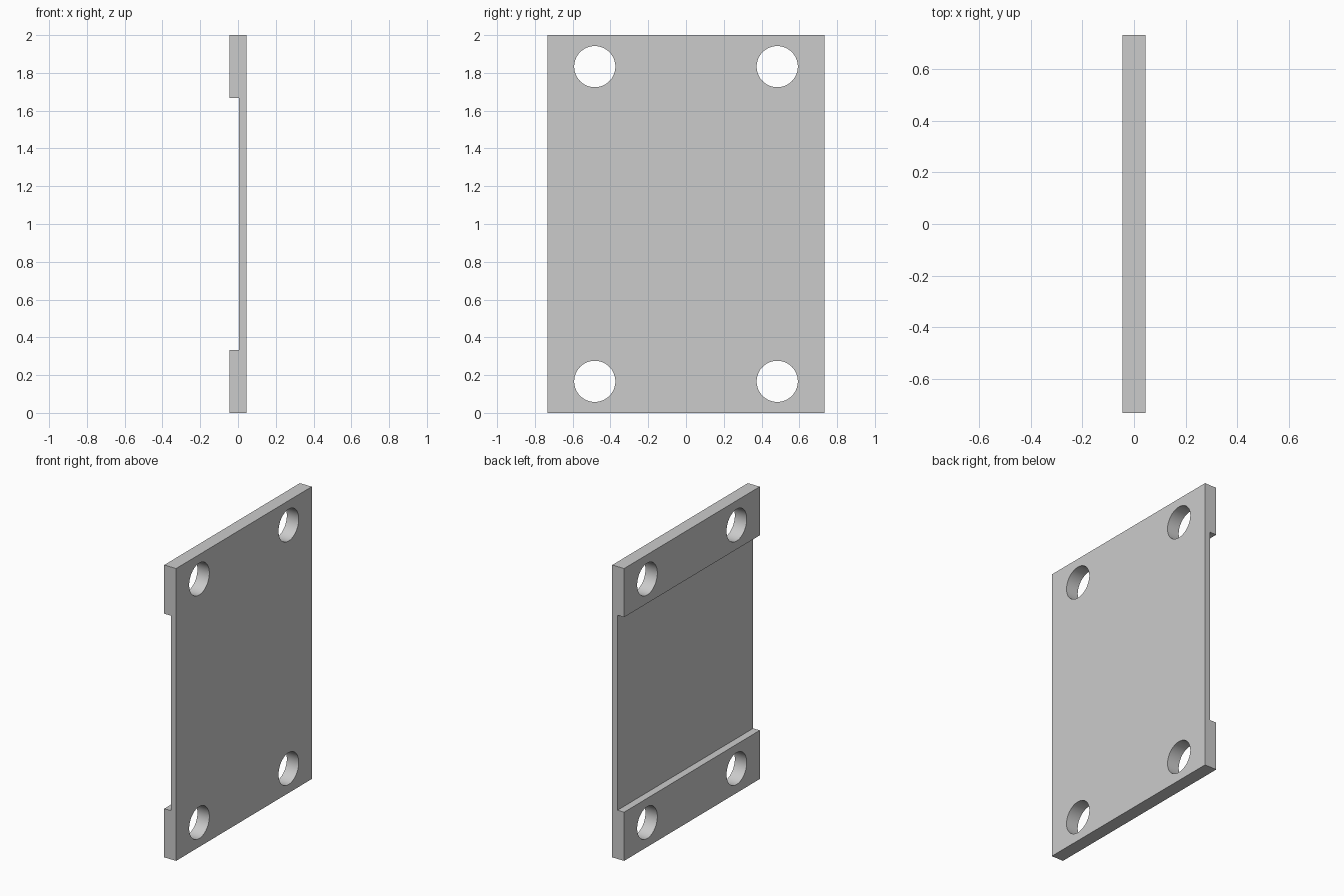
import bpy
import bmesh
import math

cube = bpy.data.objects.get("Cube")
if cube:
    bpy.data.objects.remove(cube, do_unlink=True)

HALF_X, HALF_Y, HEIGHT = 0.045, 0.733, 2.0
RECESS_X, PAD = 0.005, 0.333
HOLE_Y, HOLE_Z, HOLE_R = 0.483, 0.167, 0.109

# Light grey material
grey = bpy.data.materials.new("light grey")
grey.use_nodes = True
colour = (0.6, 0.6, 0.6, 1)
grey.diffuse_color = colour
grey.node_tree.nodes["Principled BSDF"].inputs["Base Color"].default_value = colour


def add_object(name, bm):
    bmesh.ops.recalc_face_normals(bm, faces=bm.faces)
    mesh = bpy.data.meshes.new(name)
    bm.to_mesh(mesh)
    bm.free()
    mesh.materials.append(grey)
    obj = bpy.data.objects.new(name, mesh)
    bpy.context.collection.objects.link(obj)
    return obj


# Plate: side profile with raised end pads, extruded along y
profile = [(HALF_X, 0), (HALF_X, HEIGHT), (-HALF_X, HEIGHT),
           (-HALF_X, HEIGHT - PAD), (RECESS_X, HEIGHT - PAD),
           (RECESS_X, PAD), (-HALF_X, PAD), (-HALF_X, 0)]
bm = bmesh.new()
face = bm.faces.new([bm.verts.new((x, -HALF_Y, z)) for x, z in profile])
side = bmesh.ops.extrude_face_region(bm, geom=[face])
moved = [v for v in side["geom"] if isinstance(v, bmesh.types.BMVert)]
bmesh.ops.translate(bm, verts=moved, vec=(0, 2 * HALF_Y, 0))
plate = add_object("mounting_plate", bm)

# Bolt holes through the four corners
for y in (-HOLE_Y, HOLE_Y):
    for z in (HOLE_Z, HEIGHT - HOLE_Z):
        bm = bmesh.new()
        bmesh.ops.create_cone(bm, cap_ends=True, segments=64, radius1=HOLE_R,
                              radius2=HOLE_R, depth=0.4)
        cutter = add_object("hole_cutter", bm)
        cutter.rotation_euler.y = math.pi / 2
        cutter.location = (0, y, z)
        cutter.hide_render = True
        cut = plate.modifiers.new("bolt_hole", 'BOOLEAN')
        cut.operation = 'DIFFERENCE'
        cut.solver = 'EXACT'
        cut.object = cutter

# Apply the cuts and remove the cutters
bpy.context.view_layer.objects.active = plate
plate.select_set(True)
for name in [m.name for m in plate.modifiers]:
    cutter = plate.modifiers[name].object
    bpy.ops.object.modifier_apply(modifier=name)
    bpy.data.objects.remove(cutter, do_unlink=True)

bpy.ops.object.select_all(action='DESELECT')
plate.select_set(True)
bpy.ops.object.shade_smooth_by_angle(angle=math.radians(30))
